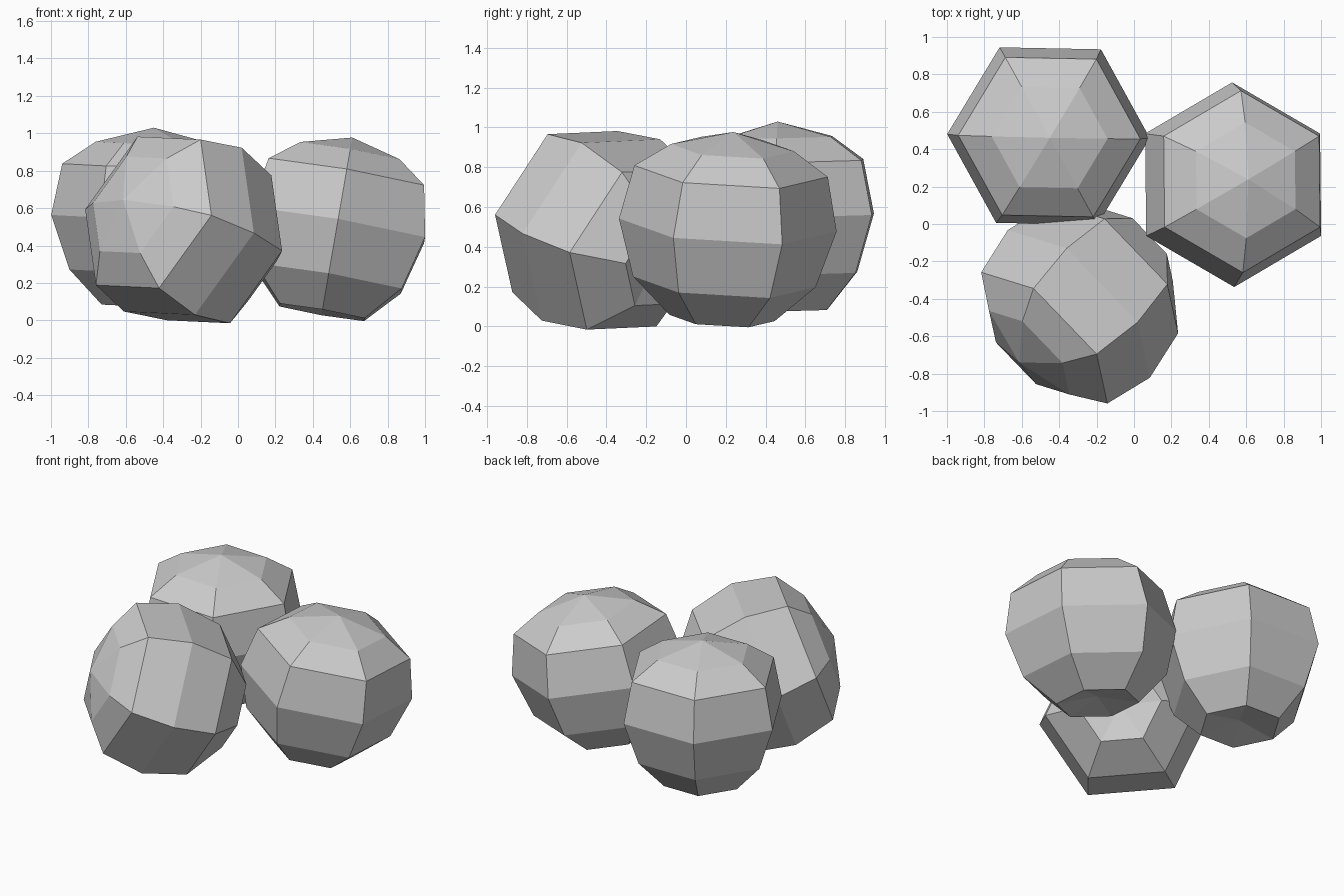
import bpy, bmesh, math
from mathutils import Vector

if "Cube" in bpy.data.objects:
    bpy.data.objects.remove(bpy.data.objects["Cube"])

TOP_POLE = 0.475
BOTTOM_POLE = -0.43   # slightly sunken underside
SIDES = 6


def faceted_ball(name, centre, axis, ref, widest, lower):
    # Six-sided profile: (radius, height along axis), top to bottom
    profile = [(0.31, 0.395), (0.487, 0.275), (widest, 0.0), (lower, -0.29), (0.265, -0.475)]
    c, n = Vector(centre), Vector(axis).normalized()
    u = Vector(ref)
    u = (u - n * u.dot(n)).normalized()
    v = n.cross(u)
    bm = bmesh.new()
    rings = []
    for r, h in profile:
        ring = []
        for k in range(SIDES):
            a = math.tau * k / SIDES
            ring.append(bm.verts.new(c + n * h + (u * math.cos(a) + v * math.sin(a)) * r))
        rings.append(ring)
    top = bm.verts.new(c + n * TOP_POLE)
    bottom = bm.verts.new(c + n * BOTTOM_POLE)
    for k in range(SIDES):
        j = (k + 1) % SIDES
        bm.faces.new((top, rings[0][k], rings[0][j]))
        for hi, lo in zip(rings, rings[1:]):
            bm.faces.new((hi[k], lo[k], lo[j], hi[j]))
        bm.faces.new((bottom, rings[-1][j], rings[-1][k]))
    bmesh.ops.recalc_face_normals(bm, faces=bm.faces[:])
    mesh = bpy.data.meshes.new(name)
    bm.to_mesh(mesh)
    bm.free()
    obj = bpy.data.objects.new(name, mesh)
    bpy.context.collection.objects.link(obj)
    return obj


# Three balls touching, each tipped its own way
faceted_ball("back_left_ball", (-0.457, 0.47, 0.555), (0.015, -0.02, 1), (1, -0.02, 0), 0.542, 0.44)
faceted_ball("front_ball", (-0.295, -0.427, 0.485), (-0.66, -0.65, 0.33), (0.545, -0.235, 0.855), 0.548, 0.485)
faceted_ball("right_ball", (0.53, 0.21, 0.51), (0.17, 0.06, 0.98), (0, 1, 0), 0.548, 0.46)
